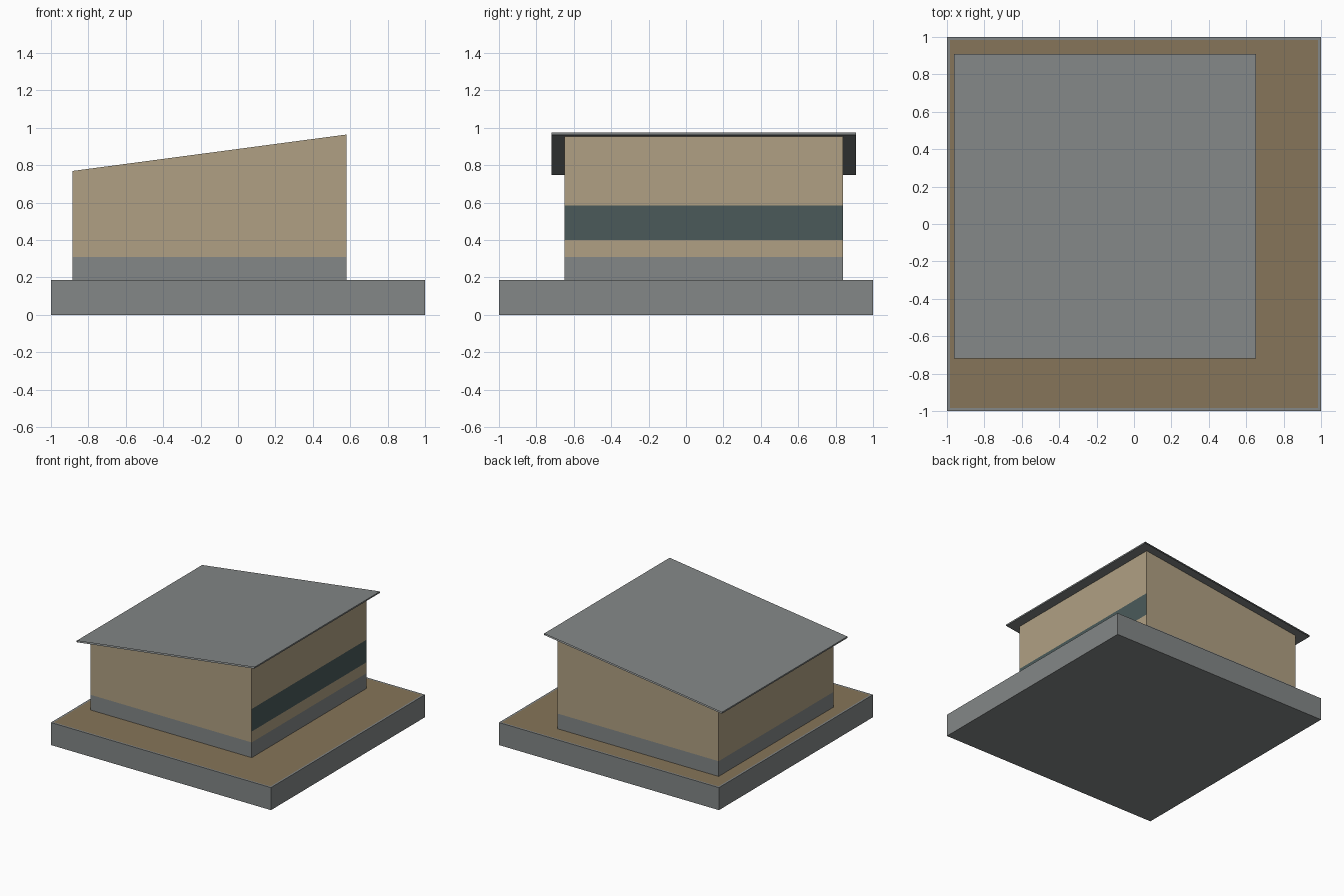
import bpy
import bmesh

cube = bpy.data.objects.get("Cube")
if cube:
    bpy.data.objects.remove(cube, do_unlink=True)


def material(name, rgb):
    mat = bpy.data.materials.new(name)
    mat.use_nodes = True
    mat.diffuse_color = (*rgb, 1)
    shader = next(n for n in mat.node_tree.nodes if n.type == "BSDF_PRINCIPLED")
    shader.inputs["Base Color"].default_value = (*rgb, 1)
    return mat


concrete = material("concrete grey", (0.227, 0.242, 0.242))
tan = material("tan plaster", (0.434, 0.352, 0.227))
glass = material("dark teal glass", (0.069, 0.102, 0.102))
earth = material("earth brown", (0.238, 0.178, 0.100))


def finish(name, bm, mats):
    mesh = bpy.data.meshes.new(name)
    bm.to_mesh(mesh)
    bm.free()
    for mat in mats:
        mesh.materials.append(mat)
    obj = bpy.data.objects.new(name, mesh)
    bpy.context.collection.objects.link(obj)
    return obj


def extrude_profile(points, y0, y1, caps):
    """Sweep an x-z outline along y, with or without end caps."""
    bm = bmesh.new()
    front = [bm.verts.new((x, y0, z)) for x, z in points]
    back = [bm.verts.new((x, y1, z)) for x, z in points]
    count = len(points)
    for i in range(count):
        j = (i + 1) % count
        bm.faces.new((front[i], back[i], back[j], front[j]))
    if caps:
        bm.faces.new(front)
        bm.faces.new(back[::-1])
    bmesh.ops.recalc_face_normals(bm, faces=bm.faces)
    bm.normal_update()
    return bm


GROUND = 0.185
LEFT, RIGHT = -0.885, 0.58
ROOF_THICKNESS = 0.012


def roof_height(x):
    return 0.77 + 0.133 * (x - LEFT)


# Base slab with an inset earth surface
bm = extrude_profile([(-1, 0), (1, 0), (1, GROUND), (-1, GROUND)], -1, 1, True)
top = [f for f in bm.faces if f.normal.z > 0.9]
bmesh.ops.inset_region(bm, faces=top, thickness=0.022)
top[0].material_index = 1
finish("base_slab", bm, [concrete, earth])

# Walls: plinth, plaster and a window band on one side
drop = 0.001
bm = extrude_profile([(LEFT, GROUND), (RIGHT, GROUND),
                      (RIGHT, roof_height(RIGHT) - drop),
                      (LEFT, roof_height(LEFT) - drop)], -0.65, 0.84, True)
hidden = [f for f in bm.faces if abs(f.normal.z) > 0.5]
bmesh.ops.delete(bm, geom=hidden, context="FACES")
PLINTH, SILL, HEAD = 0.31, 0.40, 0.585
for z in (PLINTH, SILL, HEAD):
    bmesh.ops.bisect_plane(bm, geom=bm.verts[:] + bm.edges[:] + bm.faces[:],
                           plane_co=(0, 0, z), plane_no=(0, 0, 1))
bm.normal_update()
for f in bm.faces:
    z = f.calc_center_median().z
    if z < PLINTH:
        f.material_index = 1
    elif SILL < z < HEAD and f.normal.x > 0.9:
        f.material_index = 2
finish("walls", bm, [tan, concrete, glass])

# Sloping roof sheet, open at the gable ends
x0, x1 = -0.963, 0.653
outline = [(x0, roof_height(x0) - ROOF_THICKNESS),
           (x1, roof_height(x1) - ROOF_THICKNESS),
           (x1, roof_height(x1)), (x0, roof_height(x0))]
finish("roof", extrude_profile(outline, -0.72, 0.91, False), [concrete])
